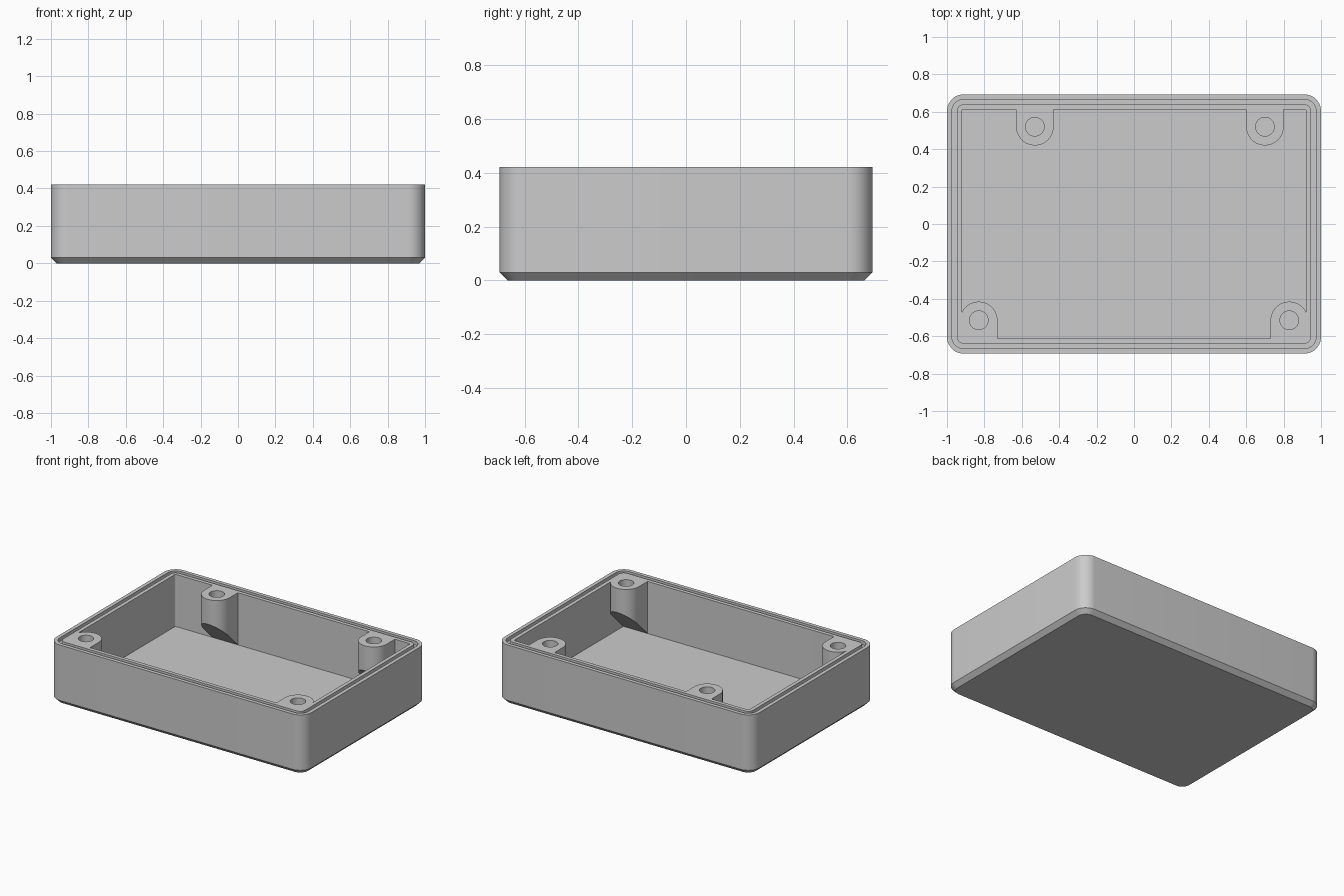
import bpy
import bmesh
from math import cos, sin, pi, radians

cube = bpy.data.objects.get("Cube")
if cube:
    bpy.data.objects.remove(cube, do_unlink=True)

HALF_X, HALF_Y, TOP = 1.0, 0.693, 0.422
CORNER = 0.09
STEP = 0.0267            # width of rim, groove and lip
WALL = 3 * STEP
FLOOR = 0.053
CHAMFER = 0.03

grey = bpy.data.materials.new("light grey plastic")
grey.use_nodes = True
colour = (0.6, 0.6, 0.6, 1)
grey.diffuse_color = colour
grey.node_tree.nodes["Principled BSDF"].inputs["Base Color"].default_value = colour


def finish(bm, name):
    bmesh.ops.recalc_face_normals(bm, faces=bm.faces)
    mesh = bpy.data.meshes.new(name)
    bm.to_mesh(mesh)
    bm.free()
    mesh.materials.append(grey)
    obj = bpy.data.objects.new(name, mesh)
    bpy.context.collection.objects.link(obj)
    bpy.ops.object.select_all(action="DESELECT")
    obj.select_set(True)
    bpy.context.view_layer.objects.active = obj
    bpy.ops.object.shade_smooth_by_angle(angle=radians(30))
    return obj


def bridge(bm, a, b):
    for i in range(len(a)):
        j = (i + 1) % len(a)
        bm.faces.new((a[i], a[j], b[j], b[i]))


def rounded_ring(bm, inset, z, steps=12):
    """Rounded rectangle, inset from the outer wall."""
    r = CORNER - inset
    ring = []
    for k, (sx, sy) in enumerate([(1, 1), (-1, 1), (-1, -1), (1, -1)]):
        for i in range(steps + 1):
            a = (k + i / steps) * pi / 2
            ring.append(bm.verts.new((sx * (HALF_X - CORNER) + r * cos(a),
                                      sy * (HALF_Y - CORNER) + r * sin(a), z)))
    return ring


# Tray: one section swept round, from the base, over the grooved rim, to the floor
bm = bmesh.new()
groove = TOP - STEP
section = [(CHAMFER, 0), (0, CHAMFER), (0, TOP), (STEP, TOP), (STEP, groove),
           (2 * STEP, groove), (2 * STEP, TOP), (WALL, TOP), (WALL, FLOOR)]
rings = [rounded_ring(bm, inset, z) for inset, z in section]
for lower, upper in zip(rings, rings[1:]):
    bridge(bm, lower, upper)
bm.faces.new(rings[0])
bm.faces.new(rings[-1])
finish(bm, "tray")


# Screw bosses: U-shaped columns on the wall, cut off below at 45 degrees
def screw_boss(name, x, y, radius=0.1, hole=0.05, hole_floor=0.21):
    side = 1 if y > 0 else -1
    wall_x, wall_y = HALF_X - WALL, HALF_Y - WALL
    outline = [(x + radius, wall_y)]
    for i in range(25):
        a = -i * pi / 24
        outline.append((x + radius * cos(a), abs(y) + radius * sin(a)))
    outline.append((x - radius, wall_y))
    outline = [(max(-wall_x, min(wall_x, px)), py) for px, py in outline]

    bm = bmesh.new()
    top = [bm.verts.new((px, side * py, TOP)) for px, py in outline]
    low = [bm.verts.new((px, side * py, FLOOR + wall_y - py)) for px, py in outline]
    bridge(bm, top, low)
    bm.faces.new(low)

    # Blind hole
    circle = [(x + hole * cos(i * pi / 16), y + hole * sin(i * pi / 16)) for i in range(32)]
    mouth = [bm.verts.new((px, py, TOP)) for px, py in circle]
    base = [bm.verts.new((px, py, hole_floor)) for px, py in circle]
    bridge(bm, mouth, base)
    bm.faces.new(base)

    # Top face around the hole
    edges = [bm.edges.get((loop[i - 1], loop[i]))
             for loop in (top, mouth) for i in range(len(loop))]
    bmesh.ops.triangle_fill(bm, edges=edges, use_beauty=True)
    finish(bm, name)


screw_boss("front_right_boss", -0.83, -0.515)
screw_boss("front_left_boss", 0.83, -0.515)
screw_boss("back_right_boss", -0.53, 0.52)
screw_boss("back_left_boss", 0.70, 0.52)
